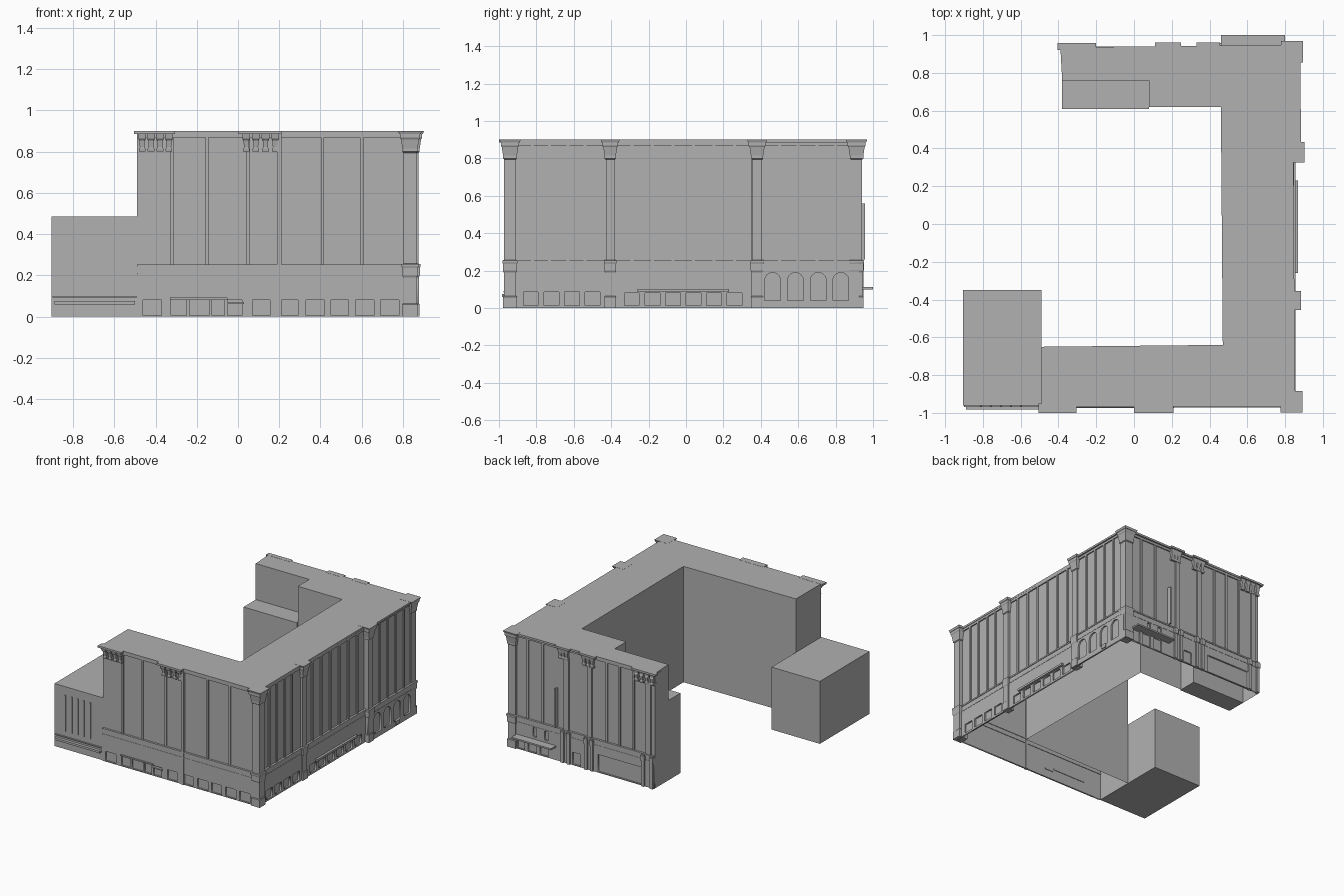
import bpy, bmesh, math
from mathutils import Matrix, Vector

cube = bpy.data.objects.get("Cube")
if cube:
    bpy.data.objects.remove(cube, do_unlink=True)

stone = bpy.data.materials.new("grey_stone")
stone.use_nodes = True
GREY = (0.44, 0.44, 0.44, 1)
stone.diffuse_color = GREY
stone.node_tree.nodes["Principled BSDF"].inputs["Base Color"].default_value = GREY


def add_mesh(name, mesh):
    mesh.materials.clear()
    mesh.materials.append(stone)
    ob = bpy.data.objects.new(name, mesh)
    bpy.context.collection.objects.link(ob)
    return ob


def from_bmesh(name, bm):
    bmesh.ops.recalc_face_normals(bm, faces=bm.faces)
    mesh = bpy.data.meshes.new(name)
    bm.to_mesh(mesh)
    bm.free()
    return add_mesh(name, mesh)


def prism(name, outline, z0, z1, bottom=True):
    bm = bmesh.new()
    face = bm.faces.new([bm.verts.new((x, y, z0)) for x, y in outline])
    res = bmesh.ops.extrude_face_region(bm, geom=[face], use_keep_orig=True)
    for v in res["geom"]:
        if isinstance(v, bmesh.types.BMVert):
            v.co.z = z1
    bmesh.ops.recalc_face_normals(bm, faces=bm.faces)
    if not bottom:
        low = [f for f in bm.faces if all(abs(v.co.z - z0) < 1e-5 for v in f.verts)]
        bmesh.ops.delete(bm, geom=low, context='FACES_ONLY')
    return from_bmesh(name, bm)


def block(name, x0, x1, y0, y1, z0, z1):
    return prism(name, [(x0, y0), (x1, y0), (x1, y1), (x0, y1)], z0, z1)


def loft(name, cx, cy, sections):
    """Stacked rectangles (z, half x, half y) joined into one pier."""
    bm = bmesh.new()
    rings = [[bm.verts.new((cx + sx * hx, cy + sy * hy, z))
              for sx, sy in ((-1, -1), (1, -1), (1, 1), (-1, 1))] for z, hx, hy in sections]
    for a, b in zip(rings, rings[1:]):
        for i in range(4):
            j = (i + 1) % 4
            bm.faces.new((a[i], a[j], b[j], b[i]))
    bm.faces.new(rings[0])
    bm.faces.new(rings[-1])
    return from_bmesh(name, bm)


# Facade frames: direction along the wall, outward direction, wall plane
FRAMES = {
    "front": (Vector((1, 0, 0)), Vector((0, -1, 0)), 0.955),
    "right": (Vector((0, 1, 0)), Vector((1, 0, 0)), 0.838),
    "arcade": (Vector((0, 1, 0)), Vector((1, 0, 0)), 0.862),
    "back": (Vector((1, 0, 0)), Vector((0, 1, 0)), 0.925),
}


def on_wall(name, side, u0, u1, z0, z1, depth):
    along, out, plane = FRAMES[side]
    a = along * u0 + out * (plane - 0.004)
    b = along * u1 + out * (plane + depth)
    (x0, x1), (y0, y1) = sorted((a.x, b.x)), sorted((a.y, b.y))
    return block(name, x0, x1, y0, y1, z0, z1)


def rect(u0, u1, z0, z1):
    return [(u0, z0), (u1, z0), (u1, z1), (u0, z1)]


def arch(mid, r, z0, top):
    steps = [math.pi * i / 12 for i in range(13)]
    return [(mid - r, z0), (mid + r, z0)] + [
        (mid + r * math.cos(t), top - r + r * math.sin(t)) for t in steps]


def pierced(name, side, loops, depth=0.012):
    """Facing slab with openings: first loop is the outline, the rest are holes."""
    along, out, plane = FRAMES[side]
    up = Vector((0, 0, 1))
    sign = 1 if along.cross(up).dot(out) > 0 else -1
    curve = bpy.data.curves.new(name, 'CURVE')
    curve.dimensions = '2D'
    curve.fill_mode = 'BOTH'
    curve.extrude = depth / 2
    for loop in loops:
        sp = curve.splines.new('POLY')
        sp.points.add(len(loop) - 1)
        for p, (u, z) in zip(sp.points, loop):
            p.co = (u * sign, z, 0, 1)
        sp.use_cyclic_u = True
    tmp = bpy.data.objects.new(name, curve)
    bpy.context.collection.objects.link(tmp)
    bpy.context.view_layer.update()
    dg = bpy.context.evaluated_depsgraph_get()
    mesh = bpy.data.meshes.new_from_object(tmp.evaluated_get(dg))
    bpy.data.objects.remove(tmp, do_unlink=True)
    rot = Matrix((along * sign, up, out)).transposed().to_4x4()
    mesh.transform(Matrix.Translation(out * (plane + depth / 2)) @ rot)
    return add_mesh(name, mesh)


# Main building shell, lower blocks and roof slab
prism("main_shell", [(-0.49, -0.955), (0.838, -0.955), (0.838, 0.35), (0.862, 0.35),
                     (0.862, 0.925), (-0.38, 0.925), (-0.38, 0.76), (0.08, 0.76), (0.08, 0.62),
                     (0.46, 0.62), (0.47, -0.64), (-0.49, -0.65)], 0, 0.89, bottom=False)
prism("cornice_slab", [(-0.49, -0.97), (0.852, -0.965), (0.845, 0.34), (0.885, 0.34),
                       (0.88, 0.95), (0.45, 0.945), (-0.39, 0.935), (-0.38, 0.76), (0.08, 0.76),
                       (0.08, 0.62), (0.46, 0.62), (0.47, -0.64), (-0.49, -0.65)], 0.885, 0.9)
block("rear_annex", -0.38, 0.08, 0.61, 0.76, 0, 0.62)
block("side_block", -0.905, -0.49, -0.96, -0.35, 0, 0.485)

# Ground-floor facings with openings
front_windows = [(-0.46, -0.37), (-0.325, -0.25), (-0.235, -0.14), (-0.125, -0.065),
                 (-0.05, 0.02), (0.07, 0.155), (0.2, 0.29), (0.33, 0.42),
                 (0.45, 0.535), (0.57, 0.66), (0.69, 0.78)]
pierced("front_ground_floor", "front", [rect(-0.49, 0.838, 0, 0.25)]
        + [rect(a, b, 0.006, 0.08) for a, b in front_windows])
shop_windows = [rect(-0.87 + i * 0.11, -0.79 + i * 0.11, 0.015, 0.085) for i in range(4)]
shop_windows += [rect(-0.33 + i * 0.11, -0.25 + i * 0.11, 0.015, 0.08) for i in range(6)]
pierced("right_ground_floor", "right", [rect(-0.955, 0.35, 0, 0.25)] + shop_windows)
pierced("arcade_ground_floor", "arcade", [rect(0.35, 0.925, 0, 0.25)]
        + [arch(m, 0.042, 0.04, 0.19) for m in (0.463, 0.585, 0.707, 0.828)])
doors = [(0.73, 0.79), (0.63, 0.7), (0.53, 0.6), (0.25, 0.32)]
pierced("back_ground_floor", "back", [rect(-0.38, 0.862, 0, 0.25)]
        + [rect(a, b, 0.006, 0.1) for a, b in doors]
        + [rect(0.63, 0.66, 0.13, 0.2), rect(0.53, 0.56, 0.13, 0.2), rect(-0.3, 0.1, 0.006, 0.14)])
on_wall("arcade_step", "arcade", 0.685, 0.73, 0.01, 0.04, 0.018)

# Horizontal belts, plinths and eaves bands
for side, u0, u1 in (("front", -0.49, 0.84), ("right", -0.955, 0.35),
                     ("arcade", 0.35, 0.92), ("back", -0.38, 0.86)):
    on_wall("belt_" + side, side, u0, u1, 0.243, 0.254, 0.016)
    on_wall("lower_belt_" + side, side, u0, u1, 0.205, 0.211, 0.014)
    on_wall("eaves_band_" + side, side, u0, u1, 0.868, 0.886, 0.009)

# Slim upright mullion strips above the belt
STRIPS = {
    "front": (-0.32, -0.15, 0.05, 0.41, 0.6),
    "right": (-0.82, -0.73, -0.63, -0.54, -0.29, -0.18, -0.07, 0.04, 0.15, 0.26),
    "arcade": (0.5, 0.6, 0.7, 0.8),
    "back": (0.71, 0.58, 0.03, -0.08, -0.2),
}
for side, places in STRIPS.items():
    for u in places:
        on_wall("mullion_" + side, side, u - 0.008, u + 0.008, 0.25, 0.875, 0.008)
on_wall("front_pilaster", "front", 0.19, 0.212, 0, 0.885, 0.018)

# Flared piers with capitals and projecting cornice blocks
PIERS = [("front_corner_pier", 0.834, -0.941, 0.033, 0.033),
         ("right_middle_pier", 0.834, -0.405, 0.024, 0.026),
         ("arcade_pier", 0.853, 0.38, 0.024, 0.029),
         ("back_corner_pier", 0.837, 0.912, 0.033, 0.032)]
for name, cx, cy, hx, hy in PIERS:
    stages = [(0, 0.004), (0.06, 0.004), (0.065, 0), (0.19, 0), (0.2, 0.005), (0.235, 0.005),
              (0.245, 0.008), (0.255, 0.008), (0.257, -0.002), (0.795, -0.002), (0.8, 0.004),
              (0.815, 0.004), (0.86, 0.011), (0.868, 0.016), (0.887, 0.016)]
    loft(name, cx, cy, [(z, hx + g, hy + g) for z, g in stages])
    loft(name + "_cornice", cx, cy, [(0.885, hx + 0.019, hy + 0.019), (0.901, hx + 0.025, hy + 0.025)])

# Bracket groups with their cornice blocks
GROUPS = [("front", -0.505, -0.305, 0.043, 4), ("front", 0.0, 0.21, 0.043, 4),
          ("back", -0.405, -0.2, 0.03, 4), ("back", 0.11, 0.25, 0.035, 3),
          ("back", 0.33, 0.455, 0.035, 3)]
for side, u0, u1, reach, count in GROUPS:
    along, out, plane = FRAMES[side]
    on_wall(side + "_cornice_block", side, u0, u1, 0.886, 0.901, reach + 0.002)
    first, last = u0 + 0.04, u1 - 0.03
    for i in range(count):
        u = first + (last - first) * i / (count - 1)
        c = along * u + out * plane
        loft(side + "_bracket", c.x, c.y, [(0.8, 0.016, 0.016), (0.815, 0.016, 0.018),
             (0.82, 0.011, 0.016), (0.855, 0.013, 0.022), (0.865, 0.019, reach - 0.012),
             (0.887, 0.019, reach - 0.008)])

# Rear and end pilasters
for u in (0.4, 0.35, 0.2, 0.15, -0.29, -0.365):
    on_wall("back_pilaster", "back", u - 0.012, u + 0.012, 0, 0.25, 0.024)
    on_wall("back_pilaster_cap", "back", u - 0.016, u + 0.016, 0.2, 0.24, 0.028)
for u in (0.375, 0.175, -0.33):
    on_wall("back_upper_pilaster", "back", u - 0.02, u + 0.02, 0.25, 0.82, 0.012)

# Canopies, fascia boards and projecting blade
block("back_canopy", 0.46, 0.8, 0.93, 1.0, 0.1, 0.112)
block("back_blade", 0.452, 0.464, 0.92, 0.957, 0.26, 0.56)
on_wall("right_canopy", "right", -0.26, 0.23, 0.086, 0.102, 0.03)
on_wall("front_door_hood", "front", -0.33, -0.05, 0.082, 0.092, 0.02)
on_wall("front_small_hood", "front", -0.05, 0.03, 0.062, 0.072, 0.02)
on_wall("side_block_canopy", "front", -0.89, -0.5, 0.06, 0.076, 0.028)
on_wall("side_block_band", "front", -0.9, -0.49, 0.092, 0.1, 0.014)
for i in range(5):
    u = -0.81 + i * 0.053
    on_wall("side_block_fin", "front", u - 0.006, u + 0.006, 0.14, 0.42, 0.012)
